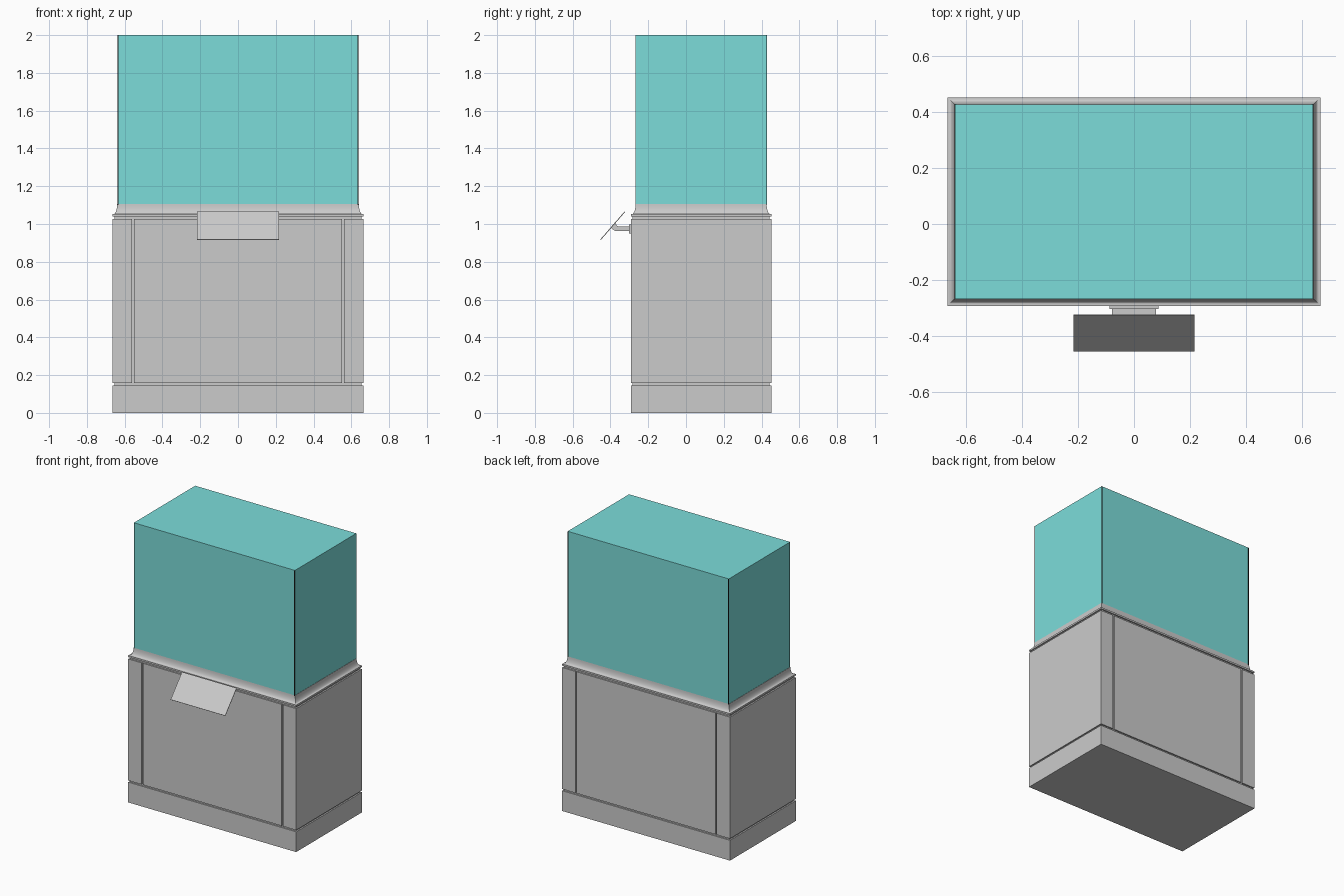
import bpy, bmesh, math

if "Cube" in bpy.data.objects:
    bpy.data.objects.remove(bpy.data.objects["Cube"])

CY = 0.08            # cabinet centre in y
HX, HY = 0.665, 0.372


def material(name, rgb):
    m = bpy.data.materials.new(name)
    m.diffuse_color = (*rgb, 1)
    m.use_nodes = True
    m.node_tree.nodes["Principled BSDF"].inputs["Base Color"].default_value = m.diffuse_color
    return m


def add_object(name, bm, mat=None):
    bmesh.ops.recalc_face_normals(bm, faces=bm.faces)
    me = bpy.data.meshes.new(name)
    bm.to_mesh(me)
    bm.free()
    ob = bpy.data.objects.new(name, me)
    bpy.context.collection.objects.link(ob)
    if mat:
        me.materials.append(mat)
    return ob


def loft(name, profile):
    """Rectangular rings from (inset, z) pairs, capped at both ends."""
    bm = bmesh.new()
    rings = []
    for d, z in profile:
        x, y = HX - d, HY - d
        rings.append([bm.verts.new((sx * x, CY + sy * y, z))
                      for sx, sy in ((-1, -1), (1, -1), (1, 1), (-1, 1))])
    for a, b in zip(rings, rings[1:]):
        for i in range(4):
            j = (i + 1) % 4
            bm.faces.new((a[i], a[j], b[j], b[i]))
    bm.faces.new(rings[0])
    bm.faces.new(rings[-1])
    return add_object(name, bm)


def box(name, lo, hi, mat=None):
    bm = bmesh.new()
    bmesh.ops.create_cube(bm, size=1)
    for v in bm.verts:
        v.co = [(a + b) / 2 + c * (b - a) for a, b, c in zip(lo, hi, v.co)]
    return add_object(name, bm, mat)


def extrude_yz(name, points, half_width):
    """Extrude a side outline (y, z) symmetrically along x."""
    bm = bmesh.new()
    f = bm.faces.new([bm.verts.new((-half_width, y, z)) for y, z in points])
    new = bmesh.ops.extrude_face_region(bm, geom=[f])["geom"]
    bmesh.ops.translate(bm, vec=(2 * half_width, 0, 0),
                        verts=[v for v in new if isinstance(v, bmesh.types.BMVert)])
    return add_object(name, bm)


glass = material("glass", (0.2, 0.72, 0.7))
black = material("black_seal", (0.01, 0.01, 0.01))

# Cabinet core: plinth, recessed grooves, lip and cove moulding
cove = [(0.025 - 0.02 * math.cos(t), 1.105 - 0.05 * math.sin(t))
        for t in [math.pi / 2 * (1 - i / 8) for i in range(9)]]
cove = [(0.005 + 0.02 * math.sin(math.pi / 2 * i / 8),
         1.052 + 0.053 * (1 - math.cos(math.pi / 2 * i / 8))) for i in range(9)]
core = loft("cabinet_core", [(0, 0), (0, 0.145), (0.01, 0.145), (0.01, 1.04),
                             (0, 1.04), (0, 1.052)] + cove)
bpy.context.view_layer.objects.active = core
core.select_set(True)
bpy.ops.object.shade_smooth_by_angle(angle=math.radians(30))

# Side slabs and front/back doors, separated by grooves
Z0, Z1 = 0.157, 1.027
for s, side in ((-1, "left"), (1, "right")):
    xs = sorted((s * 0.56, s * HX))
    box(f"{side}_side_panel", (xs[0], CY - HY, Z0), (xs[1], CY + HY, Z1))
for s, side in ((-1, "front"), (1, "back")):
    ys = sorted((CY + s * (HY - 0.02), CY + s * HY))
    box(f"{side}_door", (-0.55, ys[0], Z0), (0.55, ys[1], Z1))

# Glass tank with dark corner seams
GX, GY = 0.638, 0.347
box("glass_tank", (-GX, CY - GY, 1.10), (GX, CY + GY, 2.0), glass)
for sx in (-1, 1):
    for sy in (-1, 1):
        xs = sorted((sx * (GX - 0.006), sx * GX))
        ys = sorted((CY + sy * (GY - 0.005), CY + sy * (GY + 0.0008)))
        box("corner_seam", (xs[0], ys[0], 1.10), (xs[1], ys[1], 1.9995), black)

# Tilted sign plate on a bent bracket
extrude_yz("sign_plate", [(-0.454, 0.918), (-0.451, 0.915),
                          (-0.322, 1.064), (-0.325, 1.067)], 0.216)
extrude_yz("sign_bracket", [(-0.30, 0.963), (-0.372, 0.963), (-0.383, 0.968),
                            (-0.398, 0.980), (-0.374, 1.007), (-0.366, 0.992),
                            (-0.358, 0.987), (-0.30, 0.987)], 0.078)
box("bracket_wall_plate", (-0.088, -0.303, 0.95), (0.088, CY - HY + 0.005, 0.998))
